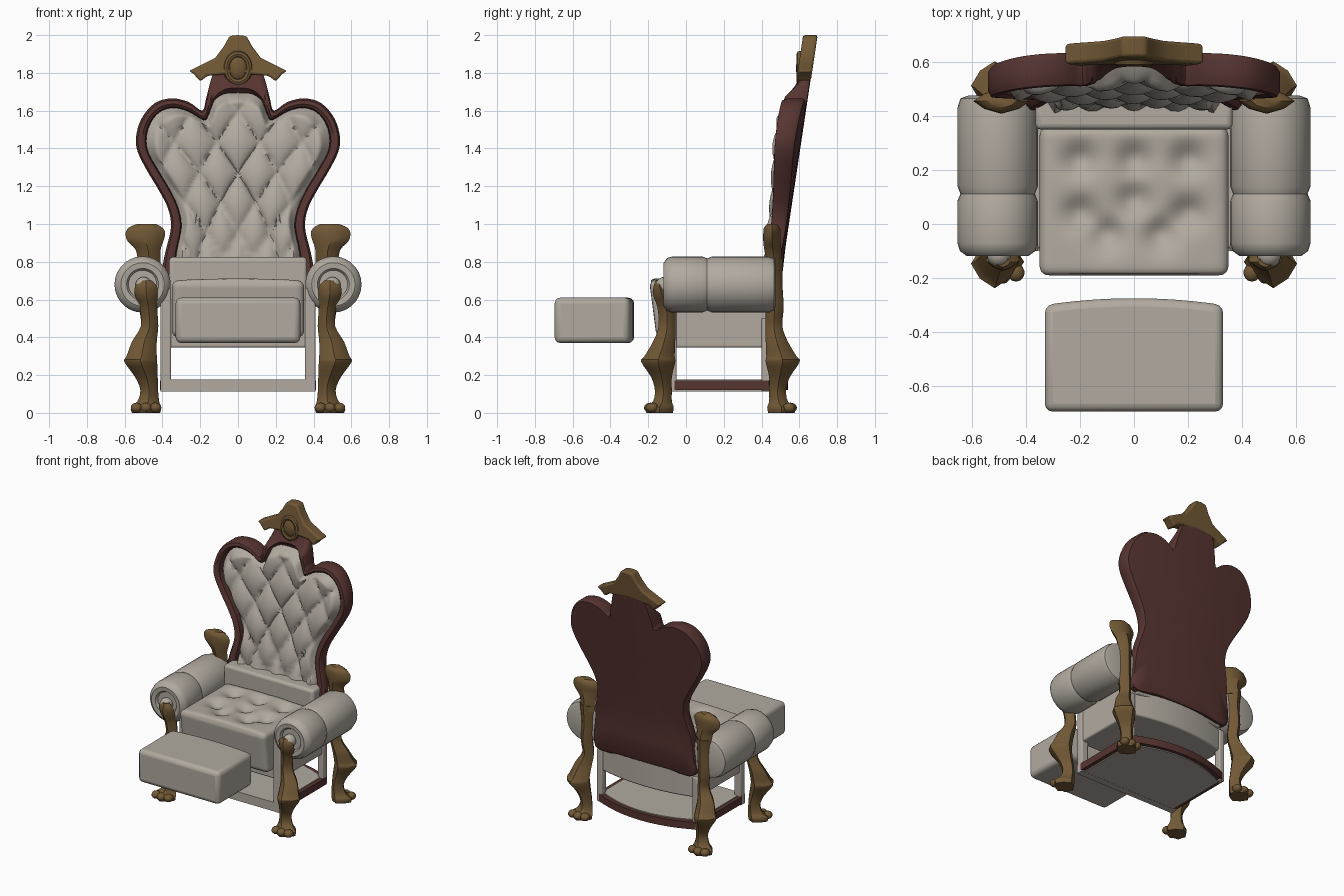
import bpy, bmesh, math
from mathutils import Vector

if "Cube" in bpy.data.objects:
    bpy.data.objects.remove(bpy.data.objects["Cube"])


def material(name, rgb):
    m = bpy.data.materials.new(name)
    m.diffuse_color = (*rgb, 1)
    m.use_nodes = True
    m.node_tree.nodes["Principled BSDF"].inputs["Base Color"].default_value = m.diffuse_color
    return m


GREY = material("grey upholstery", (0.44, 0.40, 0.35))
RED = material("dark red wood", (0.095, 0.035, 0.031))
GOLD = material("old gold", (0.165, 0.098, 0.036))


def finish(name, bm, mat, mirror=False, bevel=0, angle=40):
    bmesh.ops.recalc_face_normals(bm, faces=bm.faces)
    me = bpy.data.meshes.new(name)
    bm.to_mesh(me)
    bm.free()
    ob = bpy.data.objects.new(name, me)
    bpy.context.collection.objects.link(ob)
    me.materials.append(mat)
    if bevel:
        b = ob.modifiers.new("bevel", 'BEVEL')
        b.width, b.segments, b.limit_method = bevel, 3, 'ANGLE'
    if mirror:
        ob.modifiers.new("mirror", 'MIRROR')
    bpy.ops.object.select_all(action='DESELECT')
    ob.select_set(True)
    bpy.context.view_layer.objects.active = ob
    bpy.ops.object.shade_smooth_by_angle(angle=math.radians(angle))
    return ob


def loft(name, rings, mat, **kw):
    """Skin a list of equal-length rings and cap both ends."""
    bm = bmesh.new()
    vs = [[bm.verts.new(p) for p in r] for r in rings]
    n = len(rings[0])
    for a, b in zip(vs, vs[1:]):
        for i in range(n):
            j = (i + 1) % n
            bm.faces.new((a[i], a[j], b[j], b[i]))
    bm.faces.new(vs[0])
    bm.faces.new(vs[-1])
    return finish(name, bm, mat, **kw)


def smooth_path(pts, k):
    """Catmull-Rom resampling of tuples of any size."""
    out = []
    for i in range(len(pts) - 1):
        q = [Vector(pts[max(0, min(len(pts) - 1, i + d))]) for d in (-1, 0, 1, 2)]
        for s in range(k):
            t = s / k
            out.append(0.5 * (2 * q[1] + (q[2] - q[0]) * t + (2 * q[0] - 5 * q[1] + 4 * q[2] - q[3]) * t * t
                              + (3 * q[1] - q[0] - 3 * q[2] + q[3]) * t ** 3))
    return out + [Vector(pts[-1])]


def symmetric(half):
    return half + [Vector((-p.x, p.y)) for p in half[-2:0:-1]]


def box(name, lo, hi, mat, bevel=0.0, mirror=False):
    rings = [[(lo[0], lo[1], z), (hi[0], lo[1], z), (hi[0], hi[1], z), (lo[0], hi[1], z)] for z in (lo[2], hi[2])]
    return loft(name, rings, mat, bevel=bevel, mirror=mirror)


def bowed_slab(name, hx, y0, y1, bulge, z0, z1, mat, bevel=0.0):
    """Slab with a back edge bowed outwards by bulge."""
    xs = [hx * (1 - i / 6) for i in range(13)]
    base = [(-hx, y0), (hx, y0)] + [(x, y1 + bulge * (1 - (x / hx) ** 2)) for x in xs]
    return loft(name, [[(x, y, z) for x, y in base] for z in (z0, z1)], mat, bevel=bevel)


def ball(name, c, r, mat, mirror=False):
    bm = bmesh.new()
    bmesh.ops.create_uvsphere(bm, u_segments=14, v_segments=9, radius=1)
    for v in bm.verts:
        v.co = Vector([c[i] + v.co[i] * r[i] for i in range(3)])
    return finish(name, bm, mat, mirror=mirror)


# ---- leaning, bowed back: rear surface and depth
def rear(x, z):
    return 0.515 + 0.15 * max(z - 0.8, -0.05) - 0.12 * x * x


def depth(z):
    d = 0.07 + 0.06 * max(z - 0.8, 0)
    f = min(max((z - 1.67) / 0.08, 0), 1)
    return d + (0.05 - d) * f


OUT = [(0, .53), (.2, .53), (.40, .53), (.40, .75), (.385, .85), (.355, .98), (.37, 1.08), (.42, 1.18), (.48, 1.28),
       (.53, 1.38), (.54, 1.46), (.51, 1.56), (.44, 1.64), (.35, 1.665), (.26, 1.645), (.19, 1.60), (.17, 1.66),
       (.155, 1.72), (.13, 1.80), (.07, 1.92), (0, 1.96)]
INN = [(0, .60), (.17, .60), (.33, .60), (.33, .75), (.325, .85), (.30, .98), (.315, 1.08), (.36, 1.18), (.42, 1.28),
       (.475, 1.38), (.485, 1.46), (.46, 1.54), (.41, 1.595), (.34, 1.615), (.26, 1.595), (.18, 1.55), (.155, 1.58),
       (.14, 1.62), (.12, 1.66), (.07, 1.69), (0, 1.695)]
outer, inner = symmetric(smooth_path(OUT, 4)), symmetric(smooth_path(INN, 4))
HUB = Vector((0, 1.25))


def on_back(pts, f):
    return [(p.x, rear(p.x, p.y) - f * depth(p.y), p.y) for p in pts]


# back frame: closed rear and raised rim
rings = [on_back([HUB.lerp(p, t) for p in outer], 0) for t in (.02, .25, .5, .75, .98)]
rings += [on_back(outer, .15), on_back(outer, .75)]
rings += [on_back([a.lerp(b, t) for a, b in zip(outer, inner)], f) for t, f in ((.2, .97), (.6, 1), (.9, .9), (1, .4))]
loft("back_frame", rings, RED)

# tufted back cushion
rings = []
for k in range(37):
    t = 1 - k / 37
    ring = []
    for p in inner:
        q = HUB.lerp(p, t)
        w = .15 + .12 * (q.y - .8)
        a, b = q.x / w + (q.y - .95) / .32, q.x / w - (q.y - .95) / .32
        puff = abs(math.sin(math.pi * a / 1) * math.sin(math.pi * b / 1)) ** .4
        edge = min(1, (1 - t) * 9)
        ring.append((q.x, rear(q.x, q.y) - depth(q.y) * (.55 + .25 * edge) - .045 * puff * edge, q.y))
    rings.append(ring)
loft("back_cushion", rings, GREY, angle=60)

# crest: winged cap following the lean of the back
CREST = [(0, 2.0), (.045, 1.995), (.075, 1.94), (.12, 1.88), (.19, 1.845), (.26, 1.81), (.235, 1.795), (.2, 1.755),
         (.16, 1.785), (.10, 1.79), (0, 1.80)]
cap = symmetric([Vector(p) for p in CREST])
loft("crest", [[(p.x, rear(0, p.y) - d, p.y) for p in cap] for d in (.075, -.002)], GOLD, bevel=.012)
ball("crest_medallion", (0, .612, 1.825), (.055, .03, .068), GOLD)
ring_pts = []
for i in range(28):
    a = math.tau * i / 28
    ring_pts.append([((.06 + .018 * math.cos(b)) * math.cos(a), .605 + .02 * math.sin(b),
                      1.825 + (.074 + .018 * math.cos(b)) * math.sin(a)) for b in [math.tau * j / 8 for j in range(8)]])
loft("crest_medallion_rim", ring_pts + ring_pts[:1], GOLD)

# seat body, base and posts
bowed_slab("seat_body", .40, -.09, .43, .06, .345, .60, GREY, .012)
bowed_slab("base_rail", .412, -.06, .44, .10, .12, .172, RED)
bowed_slab("base_floor", .385, -.095, .415, .10, .113, .178, GREY)
box("front_rail", (-.41, -.10, .112), (.41, -.05, .178), GREY)
box("front_post", (.355, -.10, .115), (.41, -.05, .66), GREY, .008, True)
box("back_post", (.365, .40, .115), (.41, .45, .50), GREY, .008, True)
box("back_ledge", (-.365, .35, .50), (.365, .47, .825), GREY, .02)

# tufted seat cushion
bm = bmesh.new()
bmesh.ops.create_cube(bm, size=2)
bmesh.ops.subdivide_edges(bm, edges=bm.edges[:], cuts=30, use_grid_fill=True)
LO, HI, R = Vector((-.35, -.195, .40)), Vector((.35, .36, .70)), .035
BUTTONS = [(-.2, .24), (0, .24), (.2, .24), (-.2, .04), (0, .09), (.2, .04), (-.1, -.04), (.1, -.04)]
for v in bm.verts:
    p = Vector([LO[i] + (HI[i] - LO[i]) * (v.co[i] + 1) / 2 for i in range(3)])
    core = Vector([min(max(p[i], LO[i] + R), HI[i] - R) for i in range(3)])
    if (p - core).length > 1e-6:
        p = core + (p - core).normalized() * R
    if v.co.z > .99:
        p.z -= sum(.045 * math.exp(-((p.x - x) ** 2 + (p.y - y) ** 2) / .0035) for x, y in BUTTONS)
        p.z += .012 * max(0, 1 - (p.x / .35) ** 2)
    p.y += (.70 - p.z) * .13 * (1 - v.co.y) / 2
    v.co = p
finish("seat_cushion", bm, GREY, angle=60)

# rolled arms with a groove and a front scroll
PROF = [(-.10, .005), (-.10, .075), (-.115, .085), (-.118, .115), (-.10, .14), (-.07, .149), (.085, .149), (.112, .138),
        (.14, .149), (.43, .149), (.465, .138), (.475, .11), (.475, .005)]
rings = [[(.505 + r * math.cos(a), y, .68 + r * math.sin(a)) for a in [math.tau * i / 28 for i in range(28)]]
         for y, r in PROF]
loft("arm_roll", rings, GREY, mirror=True)
ball("arm_scroll", (.50, -.115, .675), (.045, .045, .045), GREY, True)


# carved legs: sections are (z, centre x, centre y, half width x, half width y)
def carved(name, secs, **kw):
    rings = []
    for z, cx, cy, hx, hy in smooth_path(secs, 3):
        ring = []
        for i in range(8):
            a, f = math.pi * i / 4, (.87 if i % 2 else 1)
            ring.append((cx + hx * f * math.cos(a), cy + hy * f * math.sin(a), z))
        rings.append(ring)
    return loft(name, rings, GOLD, mirror=True, angle=35, **kw)


LEG = [(.0, .487, -.14, .075, .07), (.03, .487, -.14, .08, .075), (.06, .475, -.125, .058, .05),
       (.12, .47, -.12, .047, .045), (.19, .485, -.13, .06, .055), (.27, .515, -.147, .087, .09),
       (.30, .51, -.14, .08, .08), (.38, .495, -.115, .065, .058), (.46, .468, -.10, .046, .045),
       (.56, .475, -.105, .047, .047)]
carved("front_leg", LEG + [(.62, .485, -.125, .06, .048), (.67, .487, -.14, .058, .032), (.70, .487, -.14, .03, .02)])
carved("back_leg", [(z, x, .365 - y, hx, hy) for z, x, y, hx, hy in LEG]
       + [(.70, .47, .475, .045, .035), (.82, .475, .47, .06, .045)])
carved("back_finial", [(.78, .47, .47, .06, .04), (.86, .475, .46, .065, .045), (.91, .49, .455, .095, .046),
                       (.95, .49, .455, .105, .046), (.98, .49, .455, .09, .042), (1.0, .485, .455, .05, .025)])
for i, dx in enumerate((-.05, 0, .05)):
    for label, s, y in (("front", -1, -.18), ("back", 1, .545)):
        ball(f"{label}_toe_{i + 1}", (.487 + dx, y + s * (.0 if dx else .008), .027), (.032, .034, .027), GOLD, True)

# separate footrest with a bowed rear edge
bowed_slab("footrest", .33, -.695, -.30, .025, .37, .61, GREY, .03)
